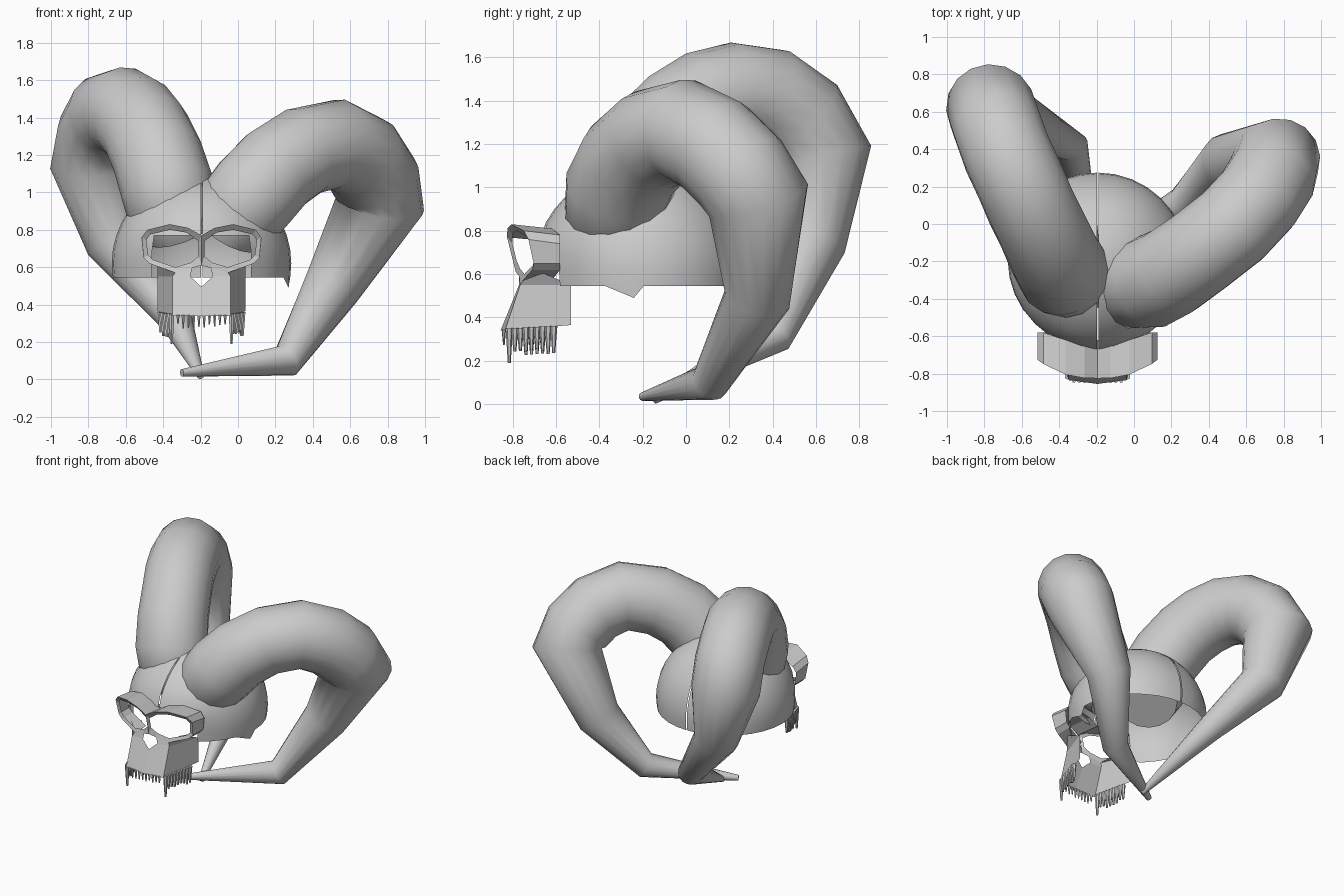
import bpy, bmesh, math, random
from mathutils import Vector, Matrix

if "Cube" in bpy.data.objects:
    bpy.data.objects.remove(bpy.data.objects["Cube"])

random.seed(4)
CX = -0.195  # skull mid-plane


def finish(name, bm, smooth=None):
    bmesh.ops.recalc_face_normals(bm, faces=bm.faces)
    me = bpy.data.meshes.new(name)
    bm.to_mesh(me)
    bm.free()
    ob = bpy.data.objects.new(name, me)
    bpy.context.collection.objects.link(ob)
    if smooth:
        bpy.ops.object.select_all(action='DESELECT')
        ob.select_set(True)
        bpy.context.view_layer.objects.active = ob
        bpy.ops.object.shade_smooth_by_angle(angle=math.radians(smooth))
    return ob


def bridge(bm, a, b, closed=True):
    n = len(a)
    for i in range(n if closed else n - 1):
        j = (i + 1) % n
        bm.faces.new((a[i], a[j], b[j], b[i]))


def horn(name, pts):
    # tapered tube through (x, y, z, radius) points
    cu = bpy.data.curves.new(name, 'CURVE')
    cu.dimensions = '3D'
    cu.bevel_depth = 1.0
    cu.bevel_resolution = 6
    cu.use_fill_caps = True
    sp = cu.splines.new('POLY')
    sp.points.add(len(pts) - 1)
    for p, (x, y, z, r) in zip(sp.points, pts):
        p.co = (x, y, z, 1)
        p.radius = r
    sp.use_smooth = True
    ob = bpy.data.objects.new(name, cu)
    bpy.context.collection.objects.link(ob)
    bpy.ops.object.select_all(action='DESELECT')
    ob.select_set(True)
    bpy.context.view_layer.objects.active = ob
    bpy.ops.object.convert(target='MESH')
    bpy.ops.object.shade_smooth_by_angle(angle=math.radians(75))


# Horns: curled root buried in the cranium, then straight tapering segments
horn("right_horn", [
    (-0.05, -0.27, 0.80, .20), (0.01, -0.32, 0.90, .245), (0.09, -0.31, 1.00, .25),
    (0.20, -0.255, 1.12, .245), (0.35, -0.15, 1.22, .24), (0.53, -0.01, 1.26, .24),
    (0.66, 0.13, 1.19, .24), (0.735, 0.25, 1.07, .24), (0.76, 0.335, 0.94, .24),
    (0.50, 0.33, 0.49, .155), (0.26, 0.11, 0.10, .09), (-0.30, -0.20, 0.035, .02)])
horn("left_horn", [
    (-0.31, -0.22, 0.80, .20), (-0.35, -0.265, 0.91, .245), (-0.38, -0.25, 1.03, .25),
    (-0.43, -0.16, 1.19, .245), (-0.49, -0.03, 1.32, .24), (-0.55, 0.09, 1.395, .24),
    (-0.61, 0.23, 1.43, .24), (-0.68, 0.38, 1.41, .24), (-0.73, 0.52, 1.31, .24),
    (-0.765, 0.62, 1.14, .24), (-0.66, 0.58, 0.73, .155), (-0.33, 0.41, 0.32, .09),
    (-0.20, -0.15, 0.02, .02)])

# Cranium: two open half domes with a narrow seam, cut away behind the eyes
for side, name in ((1, "cranium_right"), (-1, "cranium_left")):
    bm = bmesh.new()
    bmesh.ops.create_uvsphere(bm, u_segments=32, v_segments=20, radius=1)
    bmesh.ops.scale(bm, vec=(0.48, 0.47, 0.48), verts=bm.verts)
    for co, no in (((0, 0, -0.075), (0, 0, -1)), ((0.004 * side, 0, 0), (-side, 0, 0))):
        bmesh.ops.bisect_plane(bm, geom=bm.verts[:] + bm.edges[:] + bm.faces[:],
                               plane_co=co, plane_no=no, clear_outer=True)
    gone = []
    for f in bm.faces:
        c = f.calc_center_median()
        if c.y < -0.25 and abs(c.x) < 0.25 and c.z < 0.17:
            gone.append(f)
    bmesh.ops.delete(bm, geom=gone, context='FACES')
    for v in bm.verts:
        if side > 0 and v.co.z < -0.07 and -0.12 < v.co.y < -0.05:
            v.co.z -= 0.055  # small point on the right lower edge
            v.co.y += 0.045
        elif v.co.y < 0:
            v.co.y *= 1.0 + 0.08 * min(1, max(0, v.co.z / 0.2))
        v.co += Vector((CX, -0.195, 0.62))
    finish(name, bm, 40)

# Eye sockets: faceted frames with deep outer walls
outer = [(0, .77), (.07, .81), (.17, .83), (.29, .80), (.32, .76),
         (.31, .65), (.28, .62), (.14, .57), (.05, .595), (0, .61)]
inner = [(.015, .74), (.08, .785), (.17, .80), (.275, .775), (.295, .745),
         (.285, .665), (.26, .64), (.14, .60), (.055, .625), (.015, .66)]


def face_y(dx, z):
    return -0.84 + 0.16 * dx + max(0, dx - .14) * 0.25 + 0.25 * (0.83 - z)


for side, name in ((1, "right_eye_socket"), (-1, "left_eye_socket")):
    bm = bmesh.new()
    front = [bm.verts.new((CX + side * x, face_y(x, z), z)) for x, z in outer]
    rim = [bm.verts.new((CX + side * x, face_y(x, z) + .015, z)) for x, z in inner]
    back = [bm.verts.new((CX + side * x, -0.58 if x > .2 else -0.62, z - .02 * (z > .7)))
            for x, z in outer]
    bridge(bm, front, rim)
    # outer wall, open only beside the nose
    bridge(bm, front[:-2], back[:-2], closed=False)
    bmesh.ops.delete(bm, geom=[v for v in bm.verts if not v.link_faces], context='VERTS')
    finish(name, bm)

# Upper jaw: slanted side and front panels with a nose notch at the top
bm = bmesh.new()
for s in (1, -1):
    def V(x, y, z):
        return bm.verts.new((CX + s * x, y, z))
    a, b, c, d = V(.235, -.53, .55), V(.155, -.765, .55), V(.06, -.77, .55), V(0, -.785, .495)
    e, f, g = V(.235, -.53, .365), V(.155, -.835, .34), V(0, -.855, .34)
    bm.faces.new((a, b, f, e))
    bm.faces.new((b, c, d, g, f))
    # strip joining jaw to eye socket, beside the nose
    h, k, m = V(.14, -.75, .572), V(.05, -.77, .597), V(.235, -.66, .605)
    bm.faces.new((b, h, k, c))
    bm.faces.new((a, m, h, b))
bmesh.ops.remove_doubles(bm, verts=bm.verts, dist=0.0005)
finish("upper_jaw", bm)


# Teeth: thin tapered pegs along the jaw edge, longest at the canines
def add_tooth(bm, x, y, z, length, r):
    bmesh.ops.create_cone(bm, cap_ends=True, segments=6, radius1=r * 0.4, radius2=r,
                          depth=length,
                          matrix=Matrix.Translation((x, y, z - length / 2)))


bm = bmesh.new()
for s in (1, -1):
    for i in range(9):
        t = i / 8
        x, y = .16 + .06 * t, -.815 + .205 * t
        length = (.16 if i == 0 else .10 + .03 * random.random())
        add_tooth(bm, CX + s * x, y, .35 + .01 * t, length, .017)
    for i in range(5):
        add_tooth(bm, CX + s * (.014 + .028 * i), -.84, .345,
                  .045 + .03 * random.random(), .010)
finish("teeth", bm)
